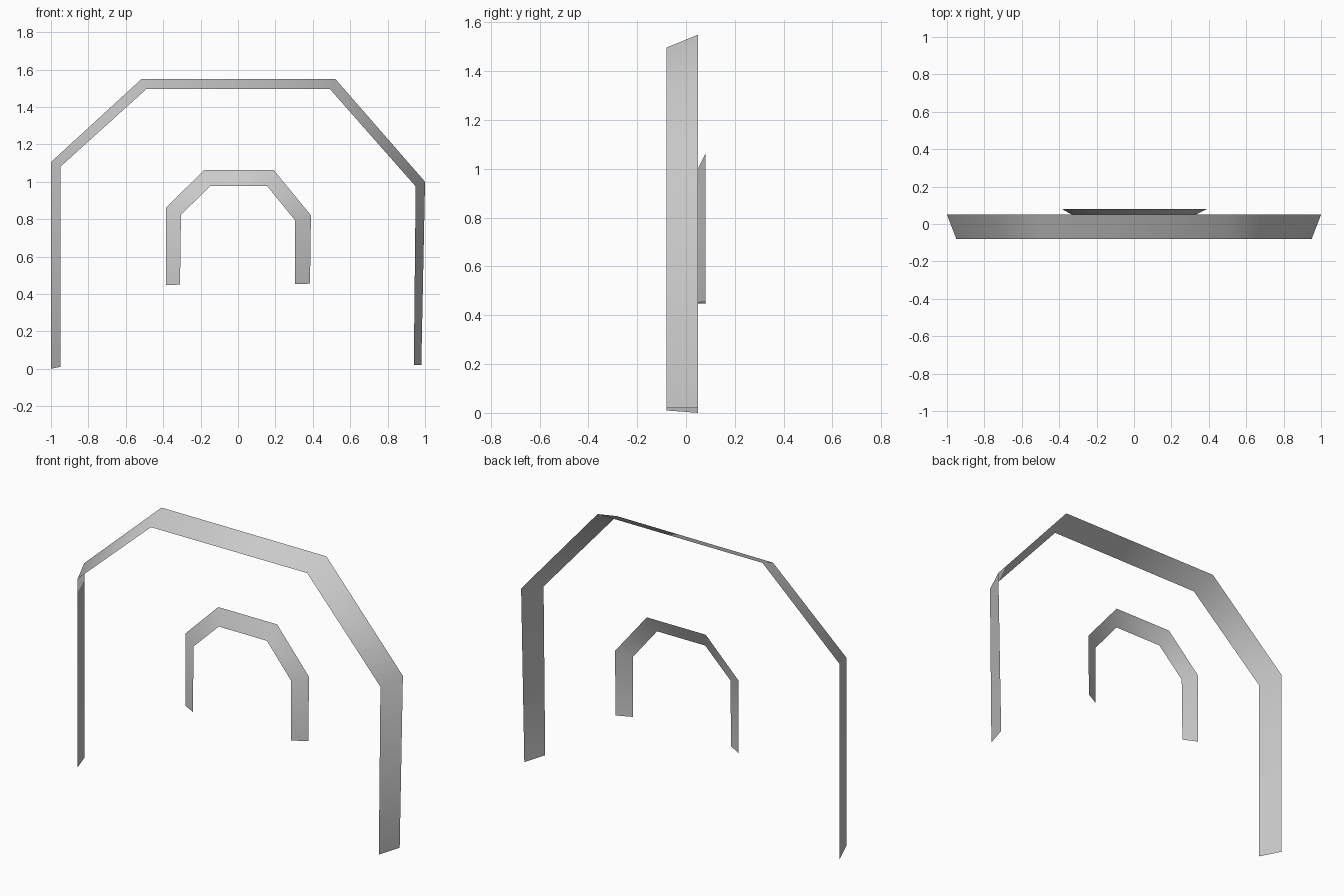
import bpy
import bmesh

cube = bpy.data.objects.get("Cube")
if cube:
    bpy.data.objects.remove(cube, do_unlink=True)

# One plain grey for both trims
grey = bpy.data.materials.new("light_grey")
grey.use_nodes = True
colour = (0.6, 0.6, 0.6, 1.0)
grey.diffuse_color = colour
shader = grey.node_tree.nodes["Principled BSDF"]
shader.inputs["Base Color"].default_value = colour
shader.inputs["Roughness"].default_value = 0.6


def arch_strip(name, back, back_y, front, front_y):
    """Open ribbon bridging two arch outlines (x, z), facing outward."""
    bm = bmesh.new()
    rear = [bm.verts.new((x, back_y, z)) for x, z in back]
    fore = [bm.verts.new((x, front_y, z)) for x, z in front]
    for i in range(len(rear) - 1):
        face = bm.faces.new((fore[i], fore[i + 1], rear[i + 1], rear[i]))
        face.smooth = True
    mesh = bpy.data.meshes.new(name)
    bm.to_mesh(mesh)
    bm.free()
    mesh.materials.append(grey)
    obj = bpy.data.objects.new(name, mesh)
    bpy.context.collection.objects.link(obj)
    return obj


# Large arch, widening towards the back
arch_strip(
    "outer_arch_trim",
    [(-1, 0), (-1, 1.105), (-0.515, 1.55), (0.52, 1.55), (1, 1), (0.98, 0.02)], 0.05,
    [(-0.95, 0.01), (-0.95, 1.08), (-0.49, 1.495), (0.49, 1.497), (0.95, 0.975), (0.94, 0.02)], -0.08,
)

# Small arch set inside, with a steeper bevel
arch_strip(
    "inner_arch_trim",
    [(-0.385, 0.447), (-0.385, 0.86), (-0.18, 1.064), (0.19, 1.064), (0.39, 0.82), (0.385, 0.455)], 0.08,
    [(-0.31, 0.45), (-0.305, 0.823), (-0.147, 0.978), (0.155, 0.978), (0.305, 0.794), (0.305, 0.452)], 0.038,
)
